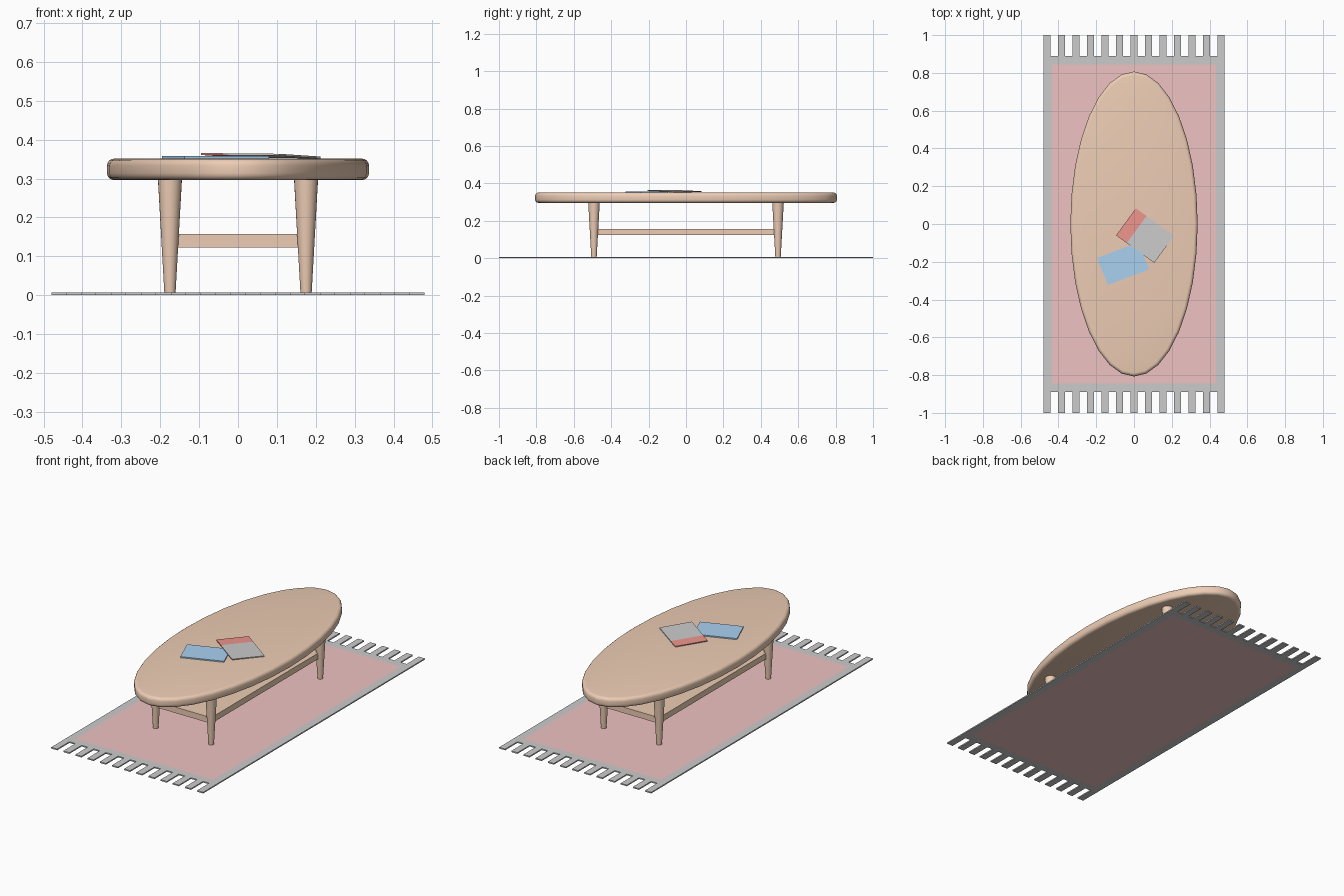
import bpy, bmesh, math
from mathutils import Vector

if "Cube" in bpy.data.objects:
    bpy.data.objects.remove(bpy.data.objects["Cube"])


def material(name, rgb):
    m = bpy.data.materials.new(name)
    m.diffuse_color = (*rgb, 1)
    m.use_nodes = True
    m.node_tree.nodes["Principled BSDF"].inputs["Base Color"].default_value = m.diffuse_color
    return m


WOOD = material("wood", (0.85, 0.61, 0.46))
ROSE = material("rose weave", (0.86, 0.54, 0.54))
PLAIN = material("plain grey", (0.8, 0.8, 0.8))
BLUE = material("blue cover", (0.4, 0.64, 0.88))
RED = material("red cover", (0.86, 0.3, 0.26))


def finish(name, bm, mats, smooth=False):
    bmesh.ops.recalc_face_normals(bm, faces=bm.faces)
    me = bpy.data.meshes.new(name)
    bm.to_mesh(me)
    bm.free()
    for m in mats:
        me.materials.append(m)
    ob = bpy.data.objects.new(name, me)
    bpy.context.collection.objects.link(ob)
    if smooth:
        bpy.ops.object.select_all(action='DESELECT')
        ob.select_set(True)
        bpy.context.view_layer.objects.active = ob
        bpy.ops.object.shade_smooth_by_angle(angle=math.radians(40))
    return ob


def slab(bm, a, b, c, d, t, index=0):
    """Thin sheet under four top corners, thickness t."""
    top = [bm.verts.new(p) for p in (a, b, c, d)]
    low = [bm.verts.new(Vector(p) - Vector((0, 0, t))) for p in (a, b, c, d)]
    faces = [top, low[::-1]]
    faces += [[top[i], low[i], low[(i + 1) % 4], top[(i + 1) % 4]] for i in range(4)]
    for f in faces:
        bm.faces.new(f).material_index = index


# Rug: woven centre, grey border, tassels on both ends
RX, RY, IX, IY, RZ = 0.48, 0.89, 0.435, 0.845, 0.007
bm = bmesh.new()


def flat(points, index=0):
    f = bm.faces.new([bm.verts.new((x, y, 0)) for x, y in points])
    f.material_index = index


xs = [-RX + 2 * RX * i / 25 for i in range(26)]
flat([(-IX, -IY), (IX, -IY), (IX, IY), (-IX, IY)], 1)
for s in (-1, 1):
    flat([(s * RX, -RY), (s * RX, RY), (s * IX, IY), (s * IX, -IY)])
    flat([(x, s * RY) for x in xs] + [(IX, s * IY), (-IX, s * IY)])
    for i in range(0, 25, 2):
        flat([(xs[i], s * RY), (xs[i + 1], s * RY), (xs[i + 1], s), (xs[i], s)])
bmesh.ops.remove_doubles(bm, verts=bm.verts, dist=1e-5)
bmesh.ops.recalc_face_normals(bm, faces=bm.faces)
if bm.faces[:][0].normal.z < 0:
    bmesh.ops.reverse_faces(bm, faces=bm.faces)
# thicken into a solid sheet
low = [[(v.co.copy()) for v in f.verts] for f in bm.faces]
rug = finish("rug", bm, [PLAIN, ROSE])
solid = rug.modifiers.new("thickness", 'SOLIDIFY')
solid.thickness = RZ
solid.offset = 0
rug.location.z = RZ / 2

# Oval table top with rounded rim
bm = bmesh.new()
bmesh.ops.create_cone(bm, cap_ends=True, segments=32, radius1=1, radius2=1, depth=0.055)
for v in bm.verts:
    v.co = (v.co.x * 0.337, v.co.y * 0.807, v.co.z + 0.3235)
rims = [e for e in bm.edges if abs(e.verts[0].co.z - e.verts[1].co.z) < 1e-4]
bmesh.ops.bevel(bm, geom=rims, offset=0.018, segments=4, profile=0.5, affect='EDGES')
finish("table_top", bm, [WOOD], True)

# Four tapered legs
for sx, side in ((-1, "left"), (1, "right")):
    for sy, end in ((-1, "front"), (1, "back")):
        bm = bmesh.new()
        bmesh.ops.create_cone(bm, cap_ends=True, segments=24,
                              radius1=0.0145, radius2=0.031, depth=0.293)
        leg = finish(f"{end}_{side}_leg", bm, [WOOD], True)
        leg.location = (sx * 0.175, sy * 0.492, RZ + 0.1465)

# Lower shelf between the legs
bm = bmesh.new()
x, y, z = 0.175, 0.492, 0.157
slab(bm, (-x, -y, z), (x, -y, z), (x, y, z), (-x, y, z), 0.034)
finish("lower_shelf", bm, [WOOD])

# Blue book lying flat
bm = bmesh.new()
z = 0.3575
slab(bm, (-0.196, -0.18, z), (-0.138, -0.323, z), (0.08, -0.24, z), (0.022, -0.097, z), 0.0065)
finish("blue_book", bm, [BLUE])

# Red and grey book leaning on the blue one
bm = bmesh.new()
A, B = Vector((0.01, 0.083, 0.3585)), Vector((-0.095, -0.06, 0.3655))
C, D = Vector((0.107, -0.206, 0.3635)), Vector((0.212, -0.063, 0.3565))
E, F = A.lerp(D, 0.28), B.lerp(C, 0.28)
slab(bm, A, B, F, E, 0.005, 1)
slab(bm, E, F, C, D, 0.005, 0)
finish("leaning_book", bm, [PLAIN, RED])
